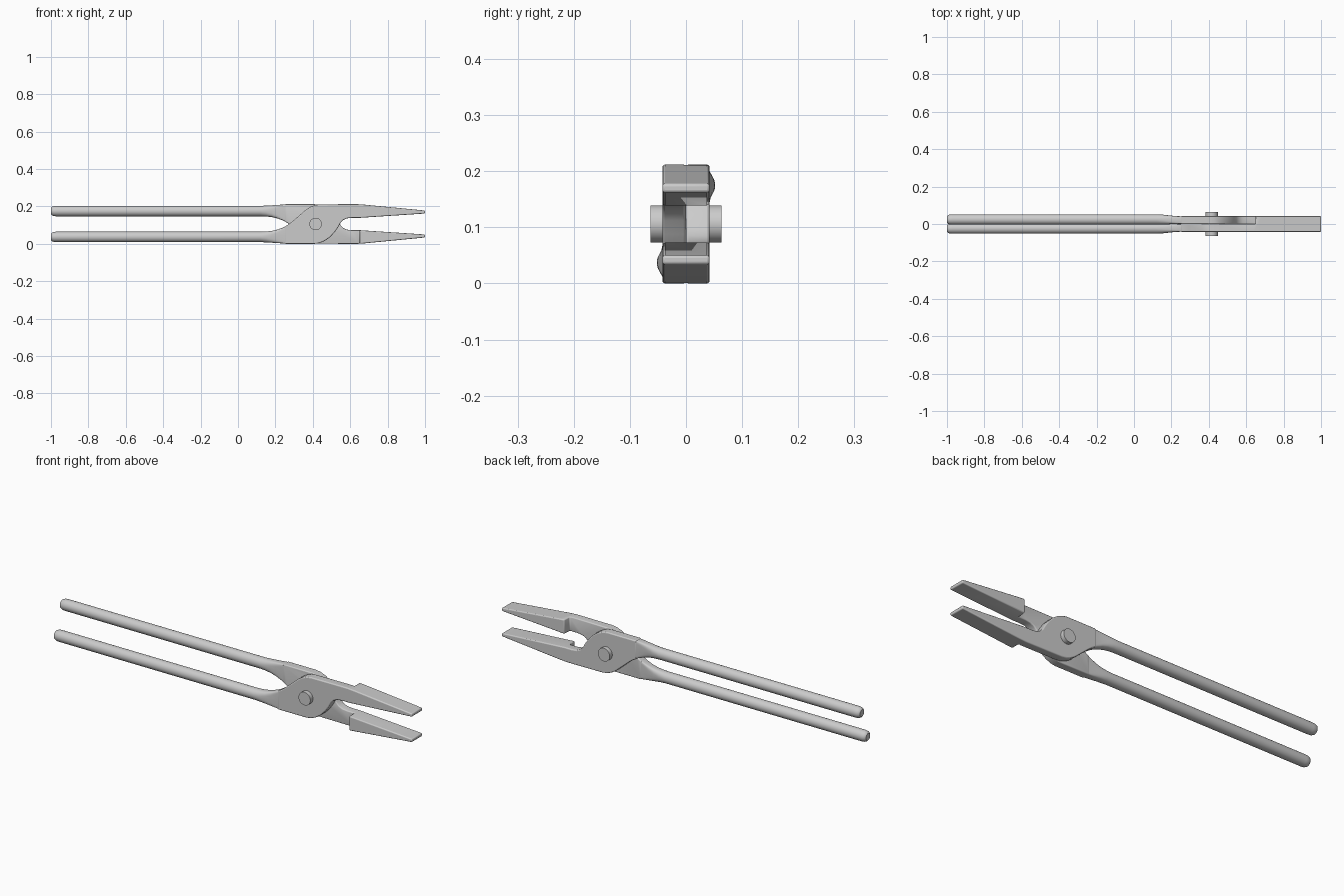
import bpy, bmesh, math
from mathutils import Matrix, Vector

if "Cube" in bpy.data.objects:
    bpy.data.objects.remove(bpy.data.objects["Cube"])

MID = 0.106  # height of the pivot axis


def finish(bm, name, angle=35):
    bmesh.ops.recalc_face_normals(bm, faces=bm.faces)
    me = bpy.data.meshes.new(name)
    bm.to_mesh(me)
    bm.free()
    ob = bpy.data.objects.new(name, me)
    bpy.context.collection.objects.link(ob)
    bpy.ops.object.select_all(action='DESELECT')
    ob.select_set(True)
    bpy.context.view_layer.objects.active = ob
    bpy.ops.object.shade_smooth_by_angle(angle=math.radians(angle))
    return ob


def turned(bm, flip):
    # second arm is the first one turned half way about the long axis
    if flip:
        p = Vector((0, 0, MID))
        m = Matrix.Translation(p) @ Matrix.Rotation(math.pi, 4, 'X') @ Matrix.Translation(-p)
        bm.transform(m)
    return bm


def prism(profile, y0, y1):
    bm = bmesh.new()
    f = bm.faces.new([bm.verts.new((x, y0, z)) for x, z in profile])
    r = bmesh.ops.extrude_face_region(bm, geom=[f])
    vs = [v for v in r['geom'] if isinstance(v, bmesh.types.BMVert)]
    bmesh.ops.translate(bm, verts=vs, vec=(0, y1 - y0, 0))
    return bm


def loft(sections, n=32):
    # rings of superellipses: x, y centre, half width, z low, z high, squareness
    bm = bmesh.new()
    rings = []
    for x, yc, hy, z0, z1, e in sections:
        ring = []
        for i in range(n):
            a = 2 * math.pi * i / n
            c, s = math.cos(a), math.sin(a)
            u = math.copysign(abs(c) ** (2 / e), c)
            w = math.copysign(abs(s) ** (2 / e), s)
            ring.append(bm.verts.new((x, yc + hy * u, (z0 + z1) / 2 + (z1 - z0) / 2 * w)))
        rings.append(ring)
    for a, b in zip(rings, rings[1:]):
        for i in range(n):
            j = (i + 1) % n
            bm.faces.new((a[i], a[j], b[j], b[i]))
    bm.faces.new(rings[0])
    bm.faces.new(rings[-1])
    return bm


HANDLE = [
    (-1.0, -0.024, 0.017, 0.020, 0.054, 2), (-0.995, -0.024, 0.023, 0.014, 0.060, 2),
    (-0.985, -0.024, 0.027, 0.010, 0.064, 2), (-0.97, -0.024, 0.028, 0.009, 0.065, 2),
    (0.12, -0.024, 0.028, 0.009, 0.065, 2), (0.15, -0.0235, 0.027, 0.008, 0.066, 2.3),
    (0.18, -0.0225, 0.0245, 0.006, 0.069, 3), (0.21, -0.0215, 0.022, 0.004, 0.076, 4.5),
    (0.24, -0.021, 0.0205, 0.002, 0.087, 8), (0.27, -0.021, 0.02, 0.001, 0.101, 12),
]

# crossing plate and jaw outline (x, z)
ARM = [
    (0.25, 0.000), (0.41, 0.000), (0.435, 0.004), (0.462, 0.015), (0.49, 0.034),
    (0.515, 0.060), (0.535, 0.088), (0.548, 0.112), (0.562, 0.127), (0.582, 0.136),
    (0.61, 0.139), (0.65, 0.139), (1.0, 0.162), (1.0, 0.178), (0.68, 0.209),
    (0.64, 0.212), (0.60, 0.212), (0.44, 0.211), (0.415, 0.208), (0.39, 0.199),
    (0.365, 0.184), (0.29, 0.119), (0.27, 0.104), (0.25, 0.092),
]

for flip, label in ((False, "lower"), (True, "upper")):
    # round handle flaring into a flat plate
    finish(turned(loft(HANDLE), flip), label + "_handle")

    # full-width jaw, halved in thickness behind the step so the arms cross
    arm = finish(turned(prism(ARM, -0.042, 0.042), flip), label + "_plate_and_jaw")
    box = [(0.1, -0.2), (0.65, -0.2), (0.65, 0.4), (0.1, 0.4)]
    cutter = finish(turned(prism(box, 0.0, 0.2), flip), label + "_lap_cutter")
    cutter.hide_render = True
    cutter.hide_set(True)
    cut = arm.modifiers.new("lap", 'BOOLEAN')
    cut.operation = 'DIFFERENCE'
    cut.solver = 'EXACT'
    cut.object = cutter
    bev = arm.modifiers.new("soft_edges", 'BEVEL')
    bev.width = 0.005
    bev.segments = 3
    bev.limit_method = 'ANGLE'
    bev.angle_limit = math.radians(50)
    # keep shading step last in the stack
    for i, m in enumerate(arm.modifiers):
        if m.type == 'NODES':
            arm.modifiers.move(i, len(arm.modifiers) - 1)
            break

# pivot rivet
bm = bmesh.new()
bmesh.ops.create_cone(bm, cap_ends=True, segments=40, radius1=0.033, radius2=0.033, depth=0.126,
                      matrix=Matrix.Translation((0.415, 0, MID)) @ Matrix.Rotation(math.pi / 2, 4, 'X'))
finish(bm, "pivot_rivet")
